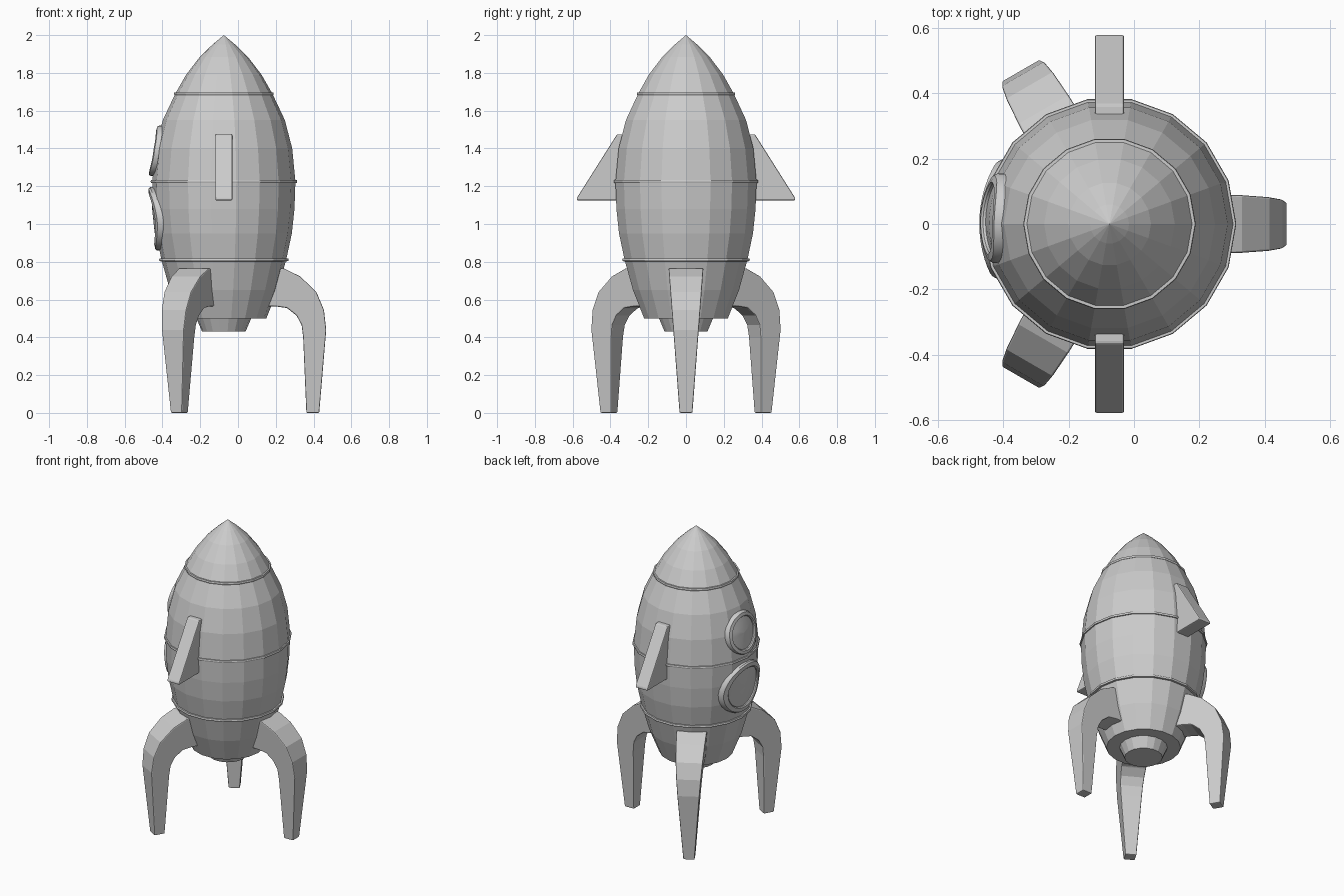
import bpy, bmesh
from math import sin, cos, pi, sqrt
from mathutils import Matrix, Vector

if "Cube" in bpy.data.objects:
    bpy.data.objects.remove(bpy.data.objects["Cube"])

AX = -0.075          # x position of the rocket's axis
SIDES = 18
HULL = [(0.225, 0.50), (0.285, 0.65), (0.33, 0.81), (0.36, 0.95), (0.374, 1.08),
        (0.379, 1.225), (0.362, 1.40), (0.323, 1.55), (0.257, 1.69),
        (0.20, 1.79), (0.127, 1.885), (0.06, 1.95), (0.0, 2.0)]


def finish(name, bm, bevel=0.0, smooth=False):
    bmesh.ops.remove_doubles(bm, verts=bm.verts, dist=1e-5)
    bmesh.ops.recalc_face_normals(bm, faces=bm.faces)
    mesh = bpy.data.meshes.new(name)
    bm.to_mesh(mesh)
    bm.free()
    ob = bpy.data.objects.new(name, mesh)
    bpy.context.collection.objects.link(ob)
    if bevel:
        mod = ob.modifiers.new("Bevel", 'BEVEL')
        mod.width, mod.segments, mod.limit_method = bevel, 2, 'ANGLE'
    if smooth:
        bpy.ops.object.select_all(action='DESELECT')
        ob.select_set(True)
        bpy.context.view_layer.objects.active = ob
        bpy.ops.object.shade_smooth_by_angle(angle=0.6)
    return ob


def lathe(name, profile):
    """Spin (radius, z) points round the rocket's axis."""
    bm = bmesh.new()
    vs = [bm.verts.new((AX + r, 0, z)) for r, z in profile]
    edges = [bm.edges.new(p) for p in zip(vs, vs[1:])]
    bmesh.ops.spin(bm, geom=vs + edges, cent=(AX, 0, 0), axis=(0, 0, 1),
                   angle=2 * pi, steps=SIDES)
    return finish(name, bm)


def hull_radius(z):
    for (r0, z0), (r1, z1) in zip(HULL, HULL[1:]):
        if z0 <= z <= z1:
            return r0 + (r1 - r0) * (z - z0) / (z1 - z0)
    return 0.0


# Hull, engine nozzle and seam bands
lathe("hull", [(0, 0.50)] + HULL)
lathe("engine_nozzle", [(0, 0.52), (0.15, 0.52), (0.145, 0.50), (0.115, 0.43), (0, 0.43)])
for name, z, out in (("lower_band", 0.81, 0.343), ("middle_band", 1.225, 0.388),
                     ("upper_band", 1.69, 0.264)):
    lathe(name, [(out - 0.03, z - 0.008), (out - 0.002, z - 0.007), (out, z),
                 (out - 0.002, z + 0.007), (out - 0.03, z + 0.008)])

# Three curved landing legs: pairs of outer and inner (radius, z) points
LEG = [((0.25, 0.767), (0.22, 0.565)), ((0.318, 0.765), (0.28, 0.563)),
       ((0.405, 0.722), (0.335, 0.555)), ((0.49, 0.64), (0.385, 0.515)),
       ((0.53, 0.545), (0.412, 0.465)), ((0.542, 0.44), (0.42, 0.40)),
       ((0.505, 0.0), (0.437, 0.0))]


def leg(name, angle):
    bm = bmesh.new()
    loops = []
    for pair in LEG:
        (ro, zo), (ri, zi) = pair
        wo, wi = (0.034 + 0.058 * z / 0.765 for z in (zo, zi))
        loops.append([bm.verts.new(p) for p in
                      ((ro, -wo, zo), (ro, wo, zo), (ri, wi, zi), (ri, -wi, zi))])
    for a, b in zip(loops, loops[1:]):
        for i in range(4):
            j = (i + 1) % 4
            bm.faces.new((a[i], a[j], b[j], b[i]))
    bm.faces.new(loops[0])
    bm.faces.new(loops[-1])
    bm.transform(Matrix.Translation((AX, 0, 0)) @ Matrix.Rotation(angle, 4, 'Z'))
    finish(name, bm, bevel=0.006)


for i in range(3):
    leg(f"landing_leg_{i + 1}", i * 2 * pi / 3)

# Two side fins
FIN = [(0.30, 1.125), (0.578, 1.125), (0.578, 1.138), (0.365, 1.475), (0.30, 1.475)]
for name, s in (("front_fin", -1), ("rear_fin", 1)):
    bm = bmesh.new()
    face = bm.faces.new([bm.verts.new((AX - 0.045, s * y, z)) for y, z in FIN])
    ext = bmesh.ops.extrude_face_region(bm, geom=[face])
    bmesh.ops.translate(bm, vec=(0.09, 0, 0),
                        verts=[v for v in ext["geom"] if isinstance(v, bmesh.types.BMVert)])
    finish(name, bm, bevel=0.009)


# Portholes wrapped onto the hull on the -x side
def wrapped(name, cy, cz, ry, rz, section, smooth=True, n=32):
    """section: (scale of the radius, height above the hull) points."""
    bm = bmesh.new()
    loops = []
    for scale, lift in section:
        loop = []
        for i in range(n):
            a = 2 * pi * i / n
            y, z = cy + ry * scale * cos(a), cz + rz * scale * sin(a)
            x = AX - sqrt((hull_radius(z) + lift) ** 2 - y * y)
            loop.append(bm.verts.new((x, y, z)))
        loops.append(loop)
    for a, b in zip(loops, loops[1:]):
        for i in range(n):
            j = (i + 1) % n
            bm.faces.new((a[i], a[j], b[j], b[i]))
    finish(name, bm, smooth=smooth)


for tag, cy, cz, ry, rz in (("lower", 0.015, 1.027, 0.185, 0.168),
                            ("upper", 0.018, 1.388, 0.137, 0.133)):
    wrapped(tag + "_window_frame", cy, cz, ry, rz,
            [(1.0, -0.02), (1.0, 0.012), (0.96, 0.021), (0.81, 0.021),
             (0.77, 0.014), (0.77, -0.02)])
    wrapped(tag + "_window_pane", cy, cz, ry, rz,
            [(0.8, 0.006), (0.5, 0.006), (0.25, 0.006), (0.001, 0.006)])
